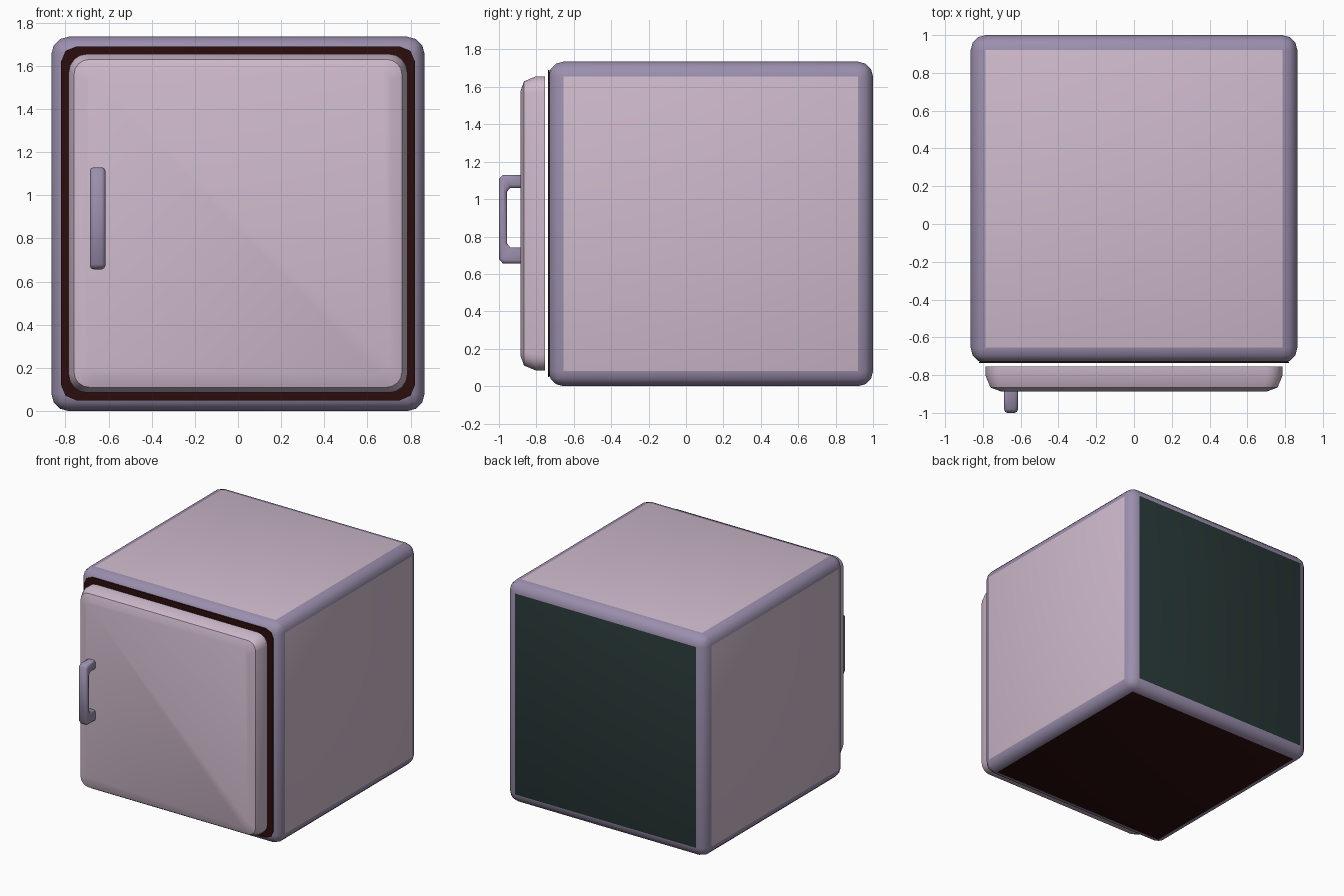
import bpy, bmesh, math
from mathutils import Vector

if "Cube" in bpy.data.objects:
    bpy.data.objects.remove(bpy.data.objects["Cube"])


def material(name, rgb):
    m = bpy.data.materials.new(name)
    m.diffuse_color = (*rgb, 1)
    m.use_nodes = True
    m.node_tree.nodes["Principled BSDF"].inputs["Base Color"].default_value = m.diffuse_color
    return m


PINK = material("pale pink", (0.62, 0.49, 0.60))
PURPLE = material("muted purple", (0.33, 0.275, 0.42))
GREEN = material("dark green", (0.021, 0.039, 0.038))
BROWN = material("dark brown red", (0.025, 0.004, 0.004))


def finish(bm, name, mats, angle=40):
    bmesh.ops.recalc_face_normals(bm, faces=bm.faces[:])
    me = bpy.data.meshes.new(name)
    bm.to_mesh(me)
    bm.free()
    for m in mats:
        me.materials.append(m)
    ob = bpy.data.objects.new(name, me)
    bpy.context.collection.objects.link(ob)
    bpy.ops.object.select_all(action='DESELECT')
    ob.select_set(True)
    bpy.context.view_layer.objects.active = ob
    bpy.ops.object.shade_smooth_by_angle(angle=math.radians(angle))
    return ob


def rounded_square(half, radius, segs):
    """Outline in the xz plane, centred on the origin."""
    pts = []
    for q in range(4):
        a0 = q * math.pi / 2
        cx = (half - radius) * (1 if q in (0, 3) else -1)
        cz = (half - radius) * (1 if q in (0, 1) else -1)
        for i in range(segs + 1):
            a = a0 + i / segs * math.pi / 2
            pts.append((cx + radius * math.cos(a), cz + radius * math.sin(a)))
    return pts


def loft(name, rings, segs, mat, zc):
    """Closed solid through rounded squares given as (half, radius, y)."""
    bm = bmesh.new()
    loops = [[bm.verts.new((x, y, z + zc)) for x, z in rounded_square(h, r, segs)]
             for h, r, y in rings]
    for a, b in zip(loops, loops[1:]):
        n = len(a)
        for i in range(n):
            bm.faces.new((a[i], a[(i + 1) % n], b[(i + 1) % n], b[i]))
    bm.faces.new(loops[0])
    bm.faces.new(loops[-1])
    return finish(bm, name, [mat])


# Cabinet: rounded box, flat panels coloured by direction, rounded edges purple
bm = bmesh.new()
bmesh.ops.create_cube(bm, size=1)
for v in bm.verts:
    v.co = Vector((v.co.x * 1.73, v.co.y * 1.735 + 0.1325, (v.co.z + 0.5) * 1.735))
bmesh.ops.bevel(bm, geom=bm.edges[:], offset=0.08, segments=3, profile=0.5,
                affect='EDGES')
bmesh.ops.recalc_face_normals(bm, faces=bm.faces[:])
for f in bm.faces:
    f.material_index = 1
    if f.calc_area() > 1:
        n = f.normal
        f.material_index = 2 if n.y > 0.9 else 3 if (n.y < -0.9 or n.z < -0.9) else 0
finish(bm, "cabinet", [PINK, PURPLE, GREEN, BROWN])

# Dark seal plate on the cabinet front
loft("door_seal", [(0.82, 0.07, -0.729), (0.82, 0.07, -0.737)], 2, BROWN, 0.87)

# Door with tapered front edge
loft("door", [(0.785, 0.085, -0.755), (0.785, 0.085, -0.805),
              (0.76, 0.07, -0.866), (0.705, 0.05, -0.886)], 4, PINK, 0.87)

# Handle: bracket profile in yz, extruded across x and bevelled
prof = [(-0.87, 1.13), (-0.98, 1.13), (-1.0, 1.11), (-1.0, 0.68), (-0.98, 0.657),
        (-0.87, 0.657), (-0.87, 0.742), (-0.94, 0.742), (-0.957, 0.765),
        (-0.957, 1.04), (-0.94, 1.06), (-0.87, 1.06)]
bm = bmesh.new()
face = bm.faces.new([bm.verts.new((-0.687, y, z)) for y, z in prof])
ext = bmesh.ops.extrude_face_region(bm, geom=[face])
for v in ext["geom"]:
    if isinstance(v, bmesh.types.BMVert):
        v.co.x += 0.072
bmesh.ops.recalc_face_normals(bm, faces=bm.faces[:])
rim = [e for e in bm.edges if abs(e.verts[0].co.x - e.verts[1].co.x) < 1e-5]
bmesh.ops.bevel(bm, geom=rim, offset=0.017, segments=2, profile=0.5, affect='EDGES')
finish(bm, "door_handle", [PURPLE], 50)
